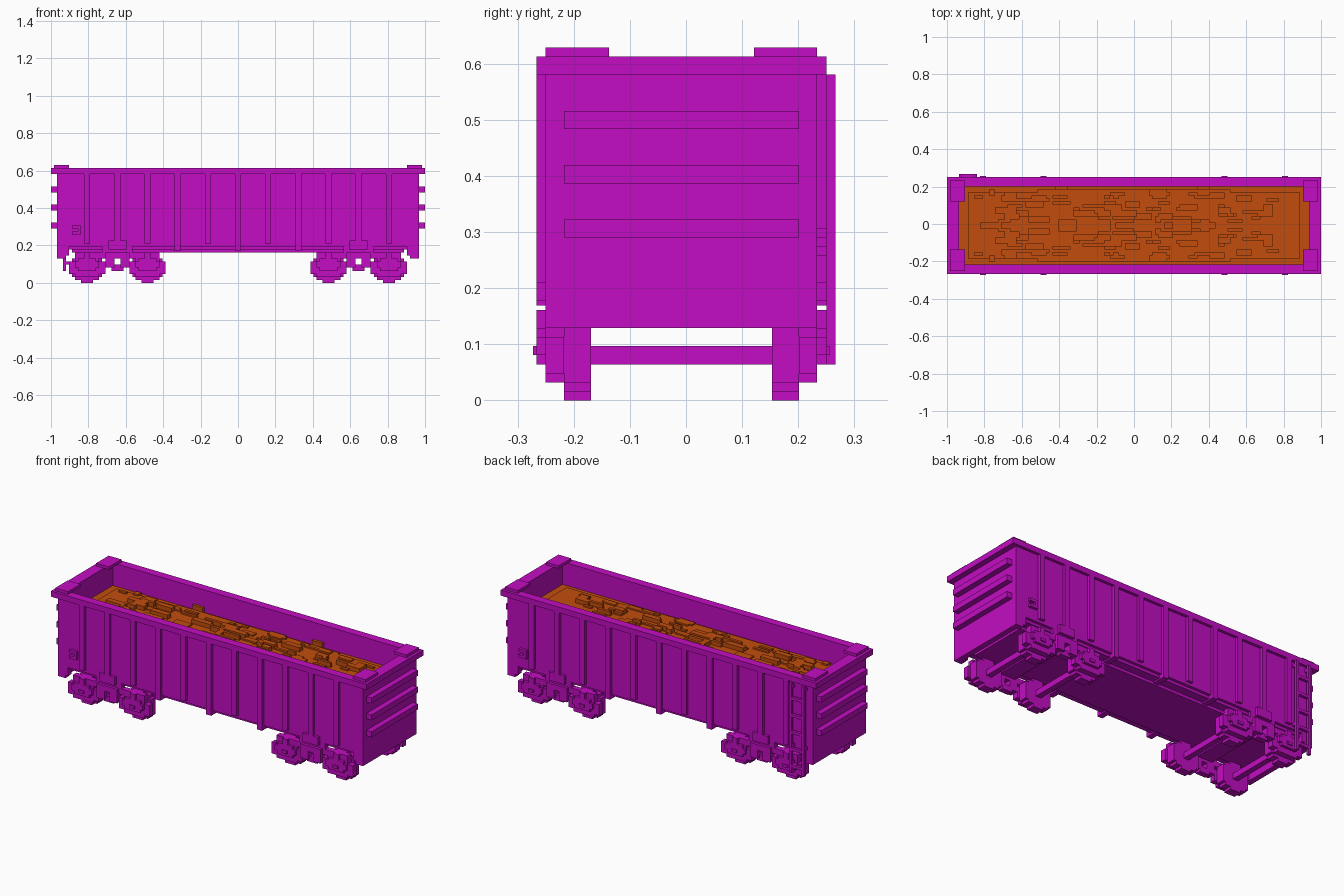
import bpy, bmesh, random
from mathutils import Matrix, Vector

cube = bpy.data.objects.get("Cube")
if cube:
    bpy.data.objects.remove(cube, do_unlink=True)

U = 2 / 124          # one block of the grid
Y0 = -0.5            # body sits half a block off centre because of the ladder


def material(name, rgb):
    m = bpy.data.materials.new(name)
    m.use_nodes = True
    m.diffuse_color = (*rgb, 1)
    m.node_tree.nodes["Principled BSDF"].inputs["Base Color"].default_value = (*rgb, 1)
    return m


PAINT = material("magenta paint", (0.54, 0.004, 0.54))
ORE = material("orange ore", (0.54, 0.074, 0.004))


def part(name, boxes, mat=PAINT):
    """One object made of boxes given as x range, y range, z range in blocks."""
    bm = bmesh.new()
    for x0, x1, y0, y1, z0, z1 in boxes:
        size = Vector((x1 - x0, y1 - y0, z1 - z0)) * U
        mid = Vector((x0 + x1, y0 + y1 + 2 * Y0, z0 + z1)) * U / 2
        bmesh.ops.create_cube(bm, size=1, matrix=Matrix.Translation(mid) @ Matrix.Diagonal((*size, 1)))
    me = bpy.data.meshes.new(name)
    bm.to_mesh(me)
    bm.free()
    me.materials.append(mat)
    ob = bpy.data.objects.new(name, me)
    bpy.context.collection.objects.link(ob)
    return ob


def flip_x(boxes):
    return boxes + [(-b[1], -b[0], *b[2:]) for b in boxes]


def flip_y(boxes):
    return boxes + [(b[0], b[1], -b[3], -b[2], b[4], b[5]) for b in boxes]


def both(boxes):
    return flip_y(flip_x(boxes))


# Hopper shell
part("side_walls", flip_y([(-60, 60, 13, 15, 12, 36)]))
part("corner_posts", both([(56, 60, 13, 15, 9, 12), (57, 60, 13, 15, 8, 9)]))
part("end_walls", flip_x([(58, 60, -15, 15, 8, 36)]))
part("floor", [(-58, 58, -14, 14, 11, 13)])
part("underframe", [(-55, 55, -11, 11, 10, 12)])

# Top rim and corner caps
part("top_rim", flip_y([(-62, 62, 13, 16, 36, 38)]) + flip_x([(58, 62, -13, 13, 36, 38)]))
part("corner_caps", both([(56, 61, 8, 15, 38, 39)]))

# Ribs on sides and ends
part("side_ribs", flip_y([(k * 10 - 1, k * 10 + 1, 15, 16, 13, 36) for k in range(-5, 6)]))
part("cross_bearers", flip_y([(k * 20 - 1, k * 20 + 1, 10, 16, 10.5, 13) for k in (-1, 0, 1)]))
part("end_ribs", flip_x([(60, 62, -13, 13, z, z + 2) for z in (18, 24, 30)]))
part("bolster_plates", both([(37, 43, 14, 16, 11, 14), (35, 45, 13, 15, 10, 12)]))

# Small brackets at opposite corners
brackets = [(-55, -52, -16, -15, z, z + 1) for z in (16, 18)] + [(-53, -52, -16, -15, 17, 18)]
part("brackets", brackets + [(-b[1], -b[0], -b[3], -b[2], b[4], b[5]) for b in brackets])

# Ladder on one back corner
ladder = [(x, x + 1, 16, 17, 4, 36) for x in (-58, -53)]
ladder += [(-57, -53, 16, 17, z, z + 1) for z in range(6, 36, 6)]
ladder += [(x, x + 1, 15, 16, z, z + 1) for x in (-58, -53) for z in (13, 34)]
part("ladder", ladder)

# Trucks: stepped wheels, axles and side frames
WHEEL_STEPS = [(2, 0, 10), (4, 1, 9), (5, 2, 8)]
wheels, axles, frames = [], [], []
for centre in (30, 50):
    wheels += [(centre - w, centre + w, 10, 13, z0, z1) for w, z0, z1 in WHEEL_STEPS]
    axles.append((centre - 1, centre + 1, -10, 10, 4, 6))
    # Journal box with stepped outline and raised cover
    frames += [(centre - 6, centre + 6, 13, 15, 3, 7),
               (centre - 4, centre + 4, 13, 15, 2, 8),
               (centre - 3, centre + 3, 15, 16, 4, 8),
               (centre - 4, centre + 4, 15, 16, 5, 7),
               (centre - 1, centre + 1, 16, 16.4, 5, 6)]
# Side frame beam and open centre of spring box
frames += [(26, 54, 13, 15, 8, 10), (34, 46, 13, 15, 9, 10),
           (36, 39, 13, 16, 5, 8), (41, 44, 13, 16, 5, 8), (38, 42, 13, 15, 4, 6),
           (33, 36, 13, 15, 5, 7), (44, 47, 13, 15, 5, 7),
           (36, 44, 13, 16, 8, 10), (29, 31, 15, 16, 8, 10), (49, 51, 15, 16, 8, 10)]
part("wheels", both(wheels))
part("axles", flip_x(axles))
part("truck_frames", both(frames))
part("truck_bolsters", flip_x([(37, 43, -13, 13, 9, 11)]))

# Ore load: low stepped mound with scattered lumps
rng = random.Random(7)
load = [(-58, 58, -13, 13, 28, 30), (-55, 55, -11, 11, 30, 30.5), (-32, 32, -12, 12, 30, 30.5)]
for i in range(70):
    x = rng.randint(-53, 50)
    y = rng.randint(0, 10)
    w = rng.randint(2, 7)
    top = 31 if y > 6 else rng.choice((31, 32, 32))
    load += flip_y([(x, x + w, y, y + rng.randint(1, 2), 30, top)])
for x in (-26, 21):
    load += [(x, x + 4, 12, 13, 30, 32)]
part("ore_load", load, ORE)
